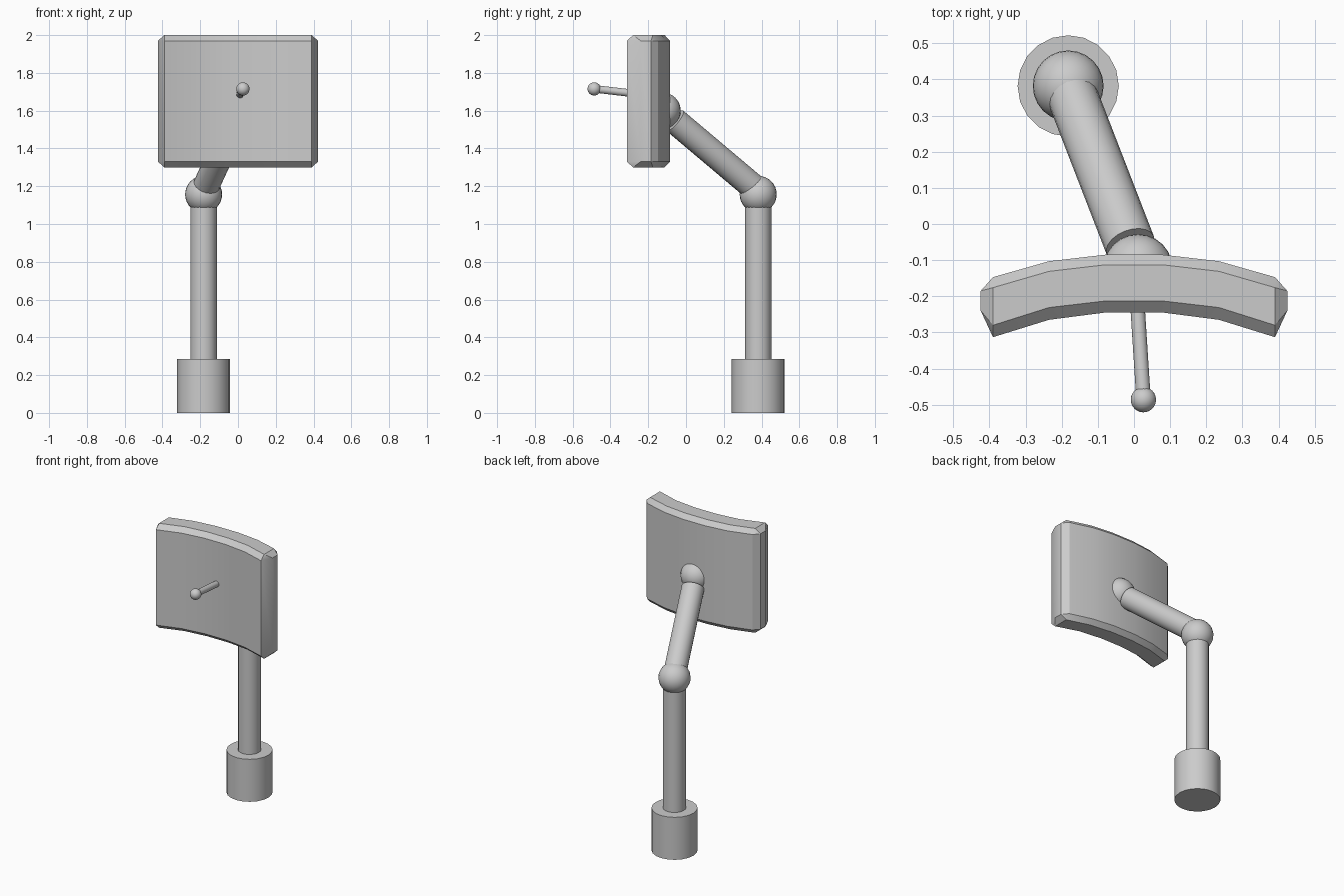
import bpy, bmesh, math
from mathutils import Vector

if "Cube" in bpy.data.objects:
    bpy.data.objects.remove(bpy.data.objects["Cube"])


def smooth(ob):
    bpy.ops.object.select_all(action='DESELECT')
    ob.select_set(True)
    bpy.context.view_layer.objects.active = ob
    bpy.ops.object.shade_smooth_by_angle(angle=math.radians(30))


def rod(name, start, end, radius, sides=20):
    a, b = Vector(start), Vector(end)
    d = b - a
    bpy.ops.mesh.primitive_cylinder_add(vertices=sides, radius=radius, depth=d.length,
                                        location=(a + b) / 2,
                                        rotation=d.to_track_quat('Z', 'Y').to_euler())
    ob = bpy.context.object
    ob.name = name
    smooth(ob)


def ball(name, centre, radius):
    bpy.ops.mesh.primitive_uv_sphere_add(segments=24, ring_count=16, radius=radius, location=centre)
    ob = bpy.context.object
    ob.name = name
    smooth(ob)


# Stand: base, post and joint
X, Y = -0.182, 0.382
rod("base", (X, Y, 0), (X, Y, 0.285), 0.14)
rod("post", (X, Y, 0.27), (X, Y, 1.13), 0.07)
ball("lower_joint", (X, Y, 1.157), 0.098)

# Tilted arm and the joint behind the panel
rod("arm", (-0.175, 0.366, 1.188), (-0.01, -0.06, 1.547), 0.07)
ball("upper_joint", (0.011, -0.124, 1.6), 0.096)

# Curved panel: half profiles (x, y) mirrored in x, chamfered all round
back = [(0.08, -0.085), (0.235, -0.103), (0.39, -0.147), (0.424, -0.185)]
front = [(0.424, -0.24), (0.39, -0.313), (0.235, -0.265), (0.08, -0.245)]
half = back + front
outer = half + [(-x, y) for x, y in reversed(half)]
back_in = [(0.08, -0.113), (0.235, -0.131), (0.39, -0.176), (0.39, -0.176)]
front_in = [(0.39, -0.28), (0.39, -0.28), (0.235, -0.231), (0.08, -0.213)]
half = back_in + front_in
inner = half + [(-x, y) for x, y in reversed(half)]

bm = bmesh.new()
levels = [(inner, 1.3), (outer, 1.33), (outer, 1.97), (inner, 2.0)]
rings = [[bm.verts.new((x, y, z)) for x, y in prof] for prof, z in levels]
n = len(outer)
for lo, hi in zip(rings, rings[1:]):
    for i in range(n):
        j = (i + 1) % n
        bm.faces.new((lo[i], lo[j], hi[j], hi[i]))
# Caps as strips joining back and front edges
for ring in (rings[0], rings[-1]):
    for i in range(3):
        bm.faces.new((ring[i], ring[i + 1], ring[6 - i], ring[7 - i]))
        k = n - 1 - i
        bm.faces.new((ring[k], ring[k - 1], ring[9 + i], ring[8 + i]))
    bm.faces.new((ring[0], ring[7], ring[8], ring[15]))
bmesh.ops.remove_doubles(bm, verts=bm.verts, dist=0.001)
bmesh.ops.recalc_face_normals(bm, faces=bm.faces)
mesh = bpy.data.meshes.new("panel")
bm.to_mesh(mesh)
bm.free()
panel = bpy.data.objects.new("panel", mesh)
bpy.context.collection.objects.link(panel)
smooth(panel)

# Thin stick with a round knob
rod("stick", (0.008, -0.2, 1.682), (0.026, -0.48, 1.715), 0.02)
ball("knob", (0.026, -0.486, 1.715), 0.035)
